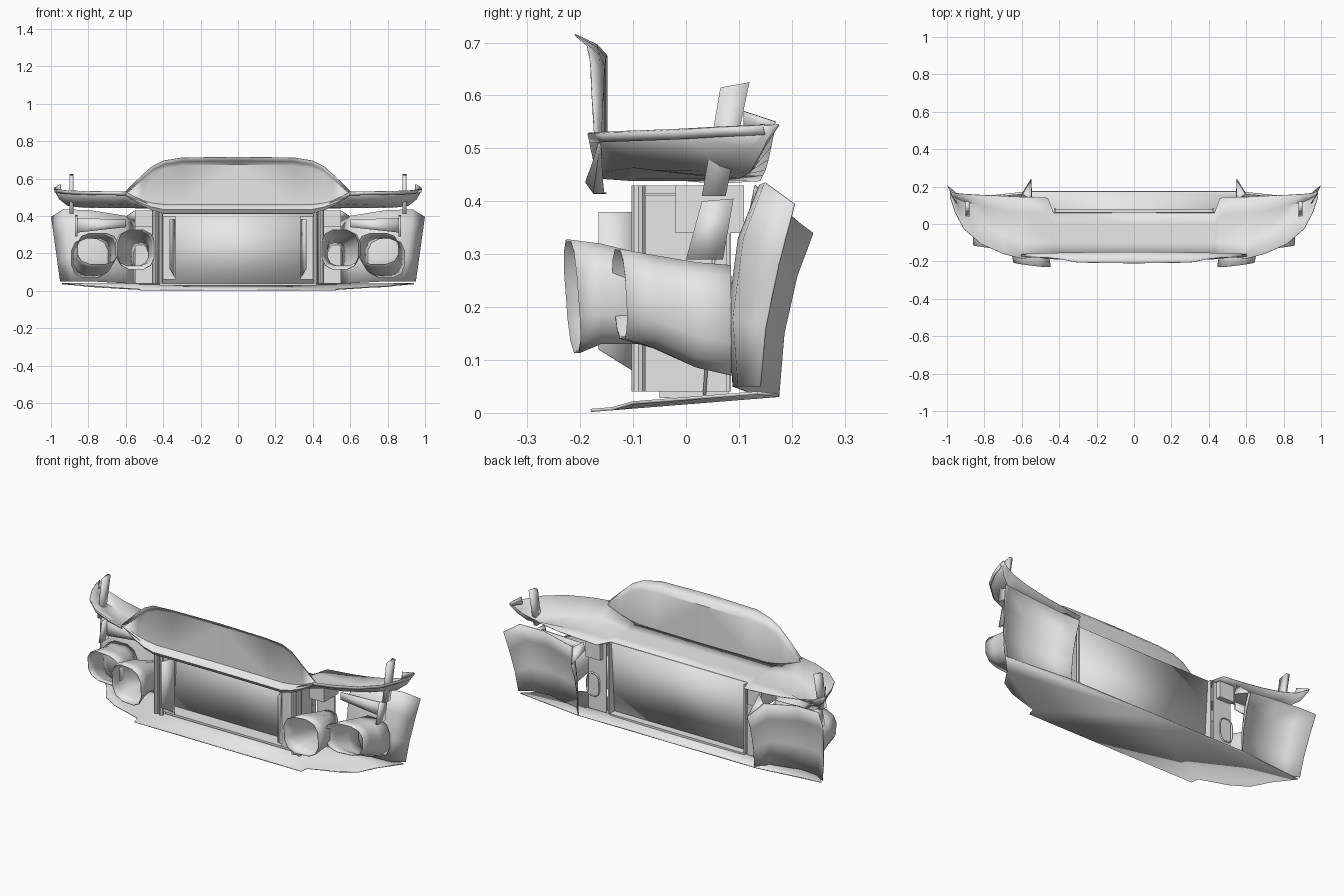
import bpy, bmesh, math
from mathutils import Vector

cube = bpy.data.objects.get("Cube")
if cube:
    bpy.data.objects.remove(cube)

grey = bpy.data.materials.new("light grey")
grey.use_nodes = True
COLOUR = (0.8, 0.8, 0.8, 1)
grey.diffuse_color = COLOUR
grey.node_tree.nodes["Principled BSDF"].inputs["Base Color"].default_value = COLOUR


def finish(name, bm, mirror=True, thick=0, angle=35):
    """Turn a bmesh into a shaded, optionally mirrored and thickened object."""
    bmesh.ops.remove_doubles(bm, verts=bm.verts, dist=1e-4)
    bmesh.ops.recalc_face_normals(bm, faces=bm.faces)
    mesh = bpy.data.meshes.new(name)
    bm.to_mesh(mesh)
    bm.free()
    mesh.materials.append(grey)
    obj = bpy.data.objects.new(name, mesh)
    bpy.context.collection.objects.link(obj)
    if mirror:
        mod = obj.modifiers.new("mirror", 'MIRROR')
        mod.use_clip = True
    if thick:
        mod = obj.modifiers.new("thickness", 'SOLIDIFY')
        mod.thickness = thick
        mod.offset = 0
    bpy.ops.object.select_all(action='DESELECT')
    obj.select_set(True)
    bpy.context.view_layer.objects.active = obj
    bpy.ops.object.shade_smooth_by_angle(angle=math.radians(angle))
    return obj


def loft(name, rows, closed=False, **kw):
    """Skin a list of equally long point rows."""
    bm = bmesh.new()
    vs = [[bm.verts.new(p) for p in row] for row in rows]
    n = len(vs[0])
    for a, b in zip(vs, vs[1:]):
        for i in range(n if closed else n - 1):
            j = (i + 1) % n
            bm.faces.new((a[i], a[j], b[j], b[i]))
    return finish(name, bm, **kw)


def plate(name, points, **kw):
    """Single flat polygon, given thickness by a modifier."""
    bm = bmesh.new()
    bm.faces.new([bm.verts.new(p) for p in points])
    return finish(name, bm, **kw)


def box(name, lo, hi, **kw):
    bm = bmesh.new()
    bmesh.ops.create_cube(bm, size=1)
    lo, hi = Vector(lo), Vector(hi)
    for v in bm.verts:
        v.co = (lo + hi) / 2 + v.co * (hi - lo)
    return finish(name, bm, **kw)


def ring(x, y, z, w, h, lean=0, skew=0, sides=12, power=0.7):
    """Rounded section facing the front; lean tips the top, skew turns it sideways."""
    pts = []
    for i in range(sides):
        a = math.tau * (i + 0.5) / sides
        c, s = math.cos(a), math.sin(a)
        c = math.copysign(abs(c) ** power, c)
        s = math.copysign(abs(s) ** power, s)
        pts.append((x + w * c, y + lean * s + skew * c, z + h * s))
    return pts


# Undertray: gently rising floor with a stepped front lip
outline = [(0, -.18), (.52, -.18), (.53, -.14), (.7, -.1), (.79, -.05), (.85, .04),
           (.94, .135), (.56, .175), (0, .175)]
plate("undertray", [(x, y, .019 + .08 * y + .008 * (x > .6)) for x, y in outline],
      thick=.006)
box("floor_beam", (-.42, -.05, .028), (.42, .08, .04), mirror=False)

# Upper shelf: flat middle, shallow wings under a raised, turned-down rim
shelf = [
    (0, [(-.17, .445), (-.1, .44), (0, .44), (.06, .435)]),
    (.43, [(-.17, .445), (-.1, .44), (0, .44), (.06, .435)]),
    (.46, [(-.17, .455), (-.1, .445), (.05, .44), (.14, .44)]),
    (.6, [(-.185, .528), (-.1, .465), (.06, .445), (.145, .45)]),
    (.7, [(-.158, .53), (-.06, .46), (.07, .445), (.15, .46)]),
    (.82, [(-.105, .532), (.01, .46), (.1, .445), (.155, .48)]),
    (.91, [(-.025, .535), (.07, .47), (.12, .455), (.16, .505)]),
    (.955, [(.06, .54), (.12, .5), (.14, .49), (.165, .53)]),
    (.983, [(.145, .544), (.155, .543), (.165, .543), (.175, .545)]),
]
loft("upper_shelf", [[(x, y, z) for y, z in row] for x, row in shelf], thick=.004)
loft("wing_rim", [[(x, row[0][0], row[0][1]), (x * .995, row[0][0] + .004, row[0][1] - .018)]
                  for x, row in shelf[3:]], thick=.003)

# Upright centre panel with a forward top lip and a rolled lower edge
rows = []
for x, top, bottom, lip in [(0, .715, .45, .06), (.3, .711, .45, .053),
                            (.4, .695, .45, .032), (.46, .665, .46, .024),
                            (.52, .61, .478, .02), (.605, .528, .515, .012)]:
    y = -.15 - .03 * x * x
    roll = min(1, (top - bottom) * 4)
    rows.append([(x, y - lip, top), (x * .985, y - lip * .3, top - .02 * roll),
                 (x * .98, y, top - .04 * roll), (x * .99, y, bottom + .01 * roll),
                 (x, y - .02 * roll, bottom), (x, y - .035 * roll, bottom - .015 * roll),
                 (x, y - .02 * roll, bottom - .035 * roll), (x, y, bottom - .035 * roll)])
loft("upright_panel", rows, thick=.003)

# Radiator housing
plate("radiator_panel", [(-.43, .035, .035), (.43, .035, .035), (.43, .062, .435),
                         (-.43, .062, .435)], mirror=False, thick=.006)
box("radiator_head", (-.45, -.1, .41), (.45, .06, .416), mirror=False)
box("radiator_side", (.42, -.09, .04), (.427, .085, .43))
for name, x in (("inner_column", .415), ("outer_column", .445)):
    turns = [math.tau * i / 10 for i in range(10)]
    loft(name, [[(x + .014 * math.cos(a), -.09 + .014 * math.sin(a), z) for a in turns]
                for z in (.04, .43)], closed=True)
plate("guide_fin", [(.365, -.165, .12), (.365, -.165, .38), (.335, -.085, .38),
                    (.335, -.085, .07)], thick=.004)
box("guide_frame", (.335, -.09, .06), (.42, -.086, .4))

# Wheel arch liners, bowed forward in the middle
liner = [
    (.55, 0, [(.175, .03), (.185, .15), (.21, .26), (.24, .34)]),
    (.6, 0, [(.115, .04), (.11, .17), (.13, .3), (.16, .4)]),
    (.78, .01, [(.09, .05), (.08, .18), (.1, .33), (.14, .43)]),
    (.89, .04, [(.1, .05), (.09, .18), (.11, .33), (.15, .435)]),
    (.95, .05, [(.14, .05), (.15, .16), (.175, .28), (.205, .395)]),
]
loft("wheel_arch_liner",
     [[(x + flare * (z - .05) / .36, y, z) for y, z in col] for x, flare, col in liner],
     thick=.004, angle=50)

# Air ducts on each side
loft("inner_duct", [ring(.545, -.215, .22, .1, .108, lean=-.008, skew=.012),
                    ring(.555, -.16, .225, .1, .095), ring(.56, -.08, .215, .085, .085),
                    ring(.53, .02, .19, .055, .075), ring(.52, .09, .18, .04, .065)],
     closed=True, thick=.004, angle=45)
loft("outer_duct", [ring(.75, -.125, .225, .11, .085, lean=-.005, skew=.012),
                    ring(.755, -.06, .21, .107, .088, skew=.005),
                    ring(.77, .02, .185, .1, .1), ring(.79, .085, .175, .1, .105)],
     closed=True, thick=.004, angle=45)
box("duct_backing", (.44, .077, .04), (.55, .083, .43))
box("duct_bracket", (.46, -.02, .34), (.55, .11, .43))

# Leaning posts and the support brackets under the wings
plate("wing_post", [(.89, y, z) for y, z in
                    ((.03, .41), (.065, .615), (.12, .625), (.075, .41))], thick=.02)
plate("post_bracket", [(.865, y, z) for y, z in
                       ((0, .29), (.03, .4), (.09, .405), (.07, .29))], thick=.012)
plate("support_arm", [(.6, .06, .38), (.87, .06, .39), (.87, .06, .31), (.6, .06, .34)],
      thick=.008)
plate("wing_tip", [(.95, .11, .57), (.983, .17, .55), (.975, .155, .53), (.945, .11, .53)],
      thick=.004)
plate("rear_gusset", [(.55, .235, .34), (.595, .16, .4), (.55, .13, .43), (.545, .12, .38)],
      thick=.004)
